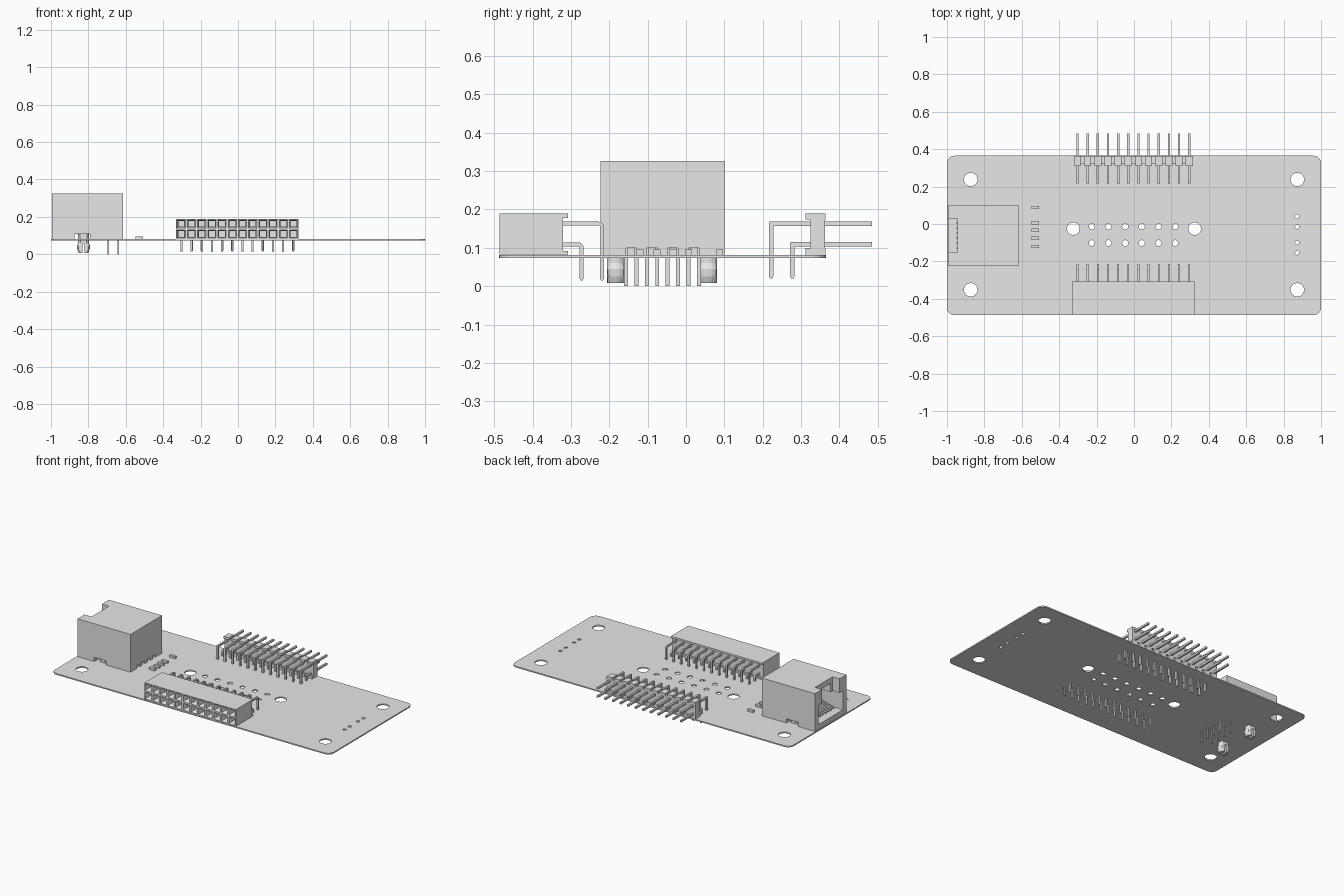
import bpy, bmesh, math
from mathutils import Vector, Matrix

if "Cube" in bpy.data.objects:
    bpy.data.objects.remove(bpy.data.objects["Cube"], do_unlink=True)

grey = bpy.data.materials.new("light_grey")
grey.use_nodes = True
grey.diffuse_color = (0.8, 0.8, 0.8, 1)
grey.node_tree.nodes["Principled BSDF"].inputs["Base Color"].default_value = (0.8, 0.8, 0.8, 1)

PITCH = 0.0543
COLS = 12
FIRST = -0.302          # x of the first pin column
DECK = 0.081            # upper surface of the board


def finish(name, bm):
    bmesh.ops.recalc_face_normals(bm, faces=bm.faces)
    mesh = bpy.data.meshes.new(name)
    bm.to_mesh(mesh)
    bm.free()
    mesh.materials.append(grey)
    obj = bpy.data.objects.new(name, mesh)
    bpy.context.collection.objects.link(obj)
    return obj


def box(name, x, y, z):
    """Box from (low, high) ranges."""
    bm = bmesh.new()
    bmesh.ops.create_cube(bm, size=1)
    for v in bm.verts:
        v.co = [lo + (c + 0.5) * (hi - lo) for c, (lo, hi) in zip(v.co, (x, y, z))]
    return finish(name, bm)


def prism(name, points, x, width):
    """Extrude a (y, z) outline along x, centred on x."""
    bm = bmesh.new()
    face = bm.faces.new([bm.verts.new((x - width / 2, y, z)) for y, z in points])
    new = bmesh.ops.extrude_face_region(bm, geom=[face])["geom"]
    bmesh.ops.translate(bm, vec=(width, 0, 0), verts=[g for g in new if isinstance(g, bmesh.types.BMVert)])
    return finish(name, bm)


def bake(obj):
    """Apply all modifiers of an object."""
    bpy.context.view_layer.update()
    mesh = bpy.data.meshes.new_from_object(obj.evaluated_get(bpy.context.evaluated_depsgraph_get()))
    obj.modifiers.clear()
    obj.data = mesh


def row(obj, step=(PITCH, 0, 0), count=COLS):
    mod = obj.modifiers.new("row", 'ARRAY')
    mod.count = count
    mod.use_relative_offset = False
    mod.use_constant_offset = True
    mod.constant_offset_displace = step
    bake(obj)
    return obj


def carve(obj, ranges):
    cutters = [box("cutter", *r) for r in ranges]
    for c in cutters:
        c.hide_render = True
        mod = obj.modifiers.new("carve", 'BOOLEAN')
        mod.operation, mod.solver, mod.object = 'DIFFERENCE', 'EXACT', c
    bake(obj)
    for c in cutters:
        bpy.data.objects.remove(c, do_unlink=True)


def bent_pin(name, y_tip, y_bend, z_top, z_end, t, round_bend):
    """Right-angle pins: level leg from y_tip to y_bend, then down to z_end."""
    s = 1 if y_tip > y_bend else -1
    h, r = t / 2, round_bend
    outer = []
    for i in range(5):
        a = math.radians(90 * i / 4)
        outer.append((y_bend - s * h + s * r * (1 - math.sin(a)), z_top + h - r * (1 - math.cos(a))))
    pts = [(y_tip, z_top - h), (y_tip, z_top + h)] + outer
    pts += [(y_bend - s * h, z_end + h), (y_bend - s * h * 0.5, z_end),
            (y_bend + s * h * 0.5, z_end), (y_bend + s * h, z_end + h), (y_bend + s * h, z_top - h)]
    return row(prism(name, pts, FIRST, t))


# Board outline and drilled holes as one filled flat curve
def circle(x, y, r, n=24):
    return [(x + r * math.cos(2 * math.pi * i / n), y + r * math.sin(2 * math.pi * i / n)) for i in range(n)]


outline = []
for k, (cx, cy) in enumerate([(0.96, 0.325), (-0.96, 0.325), (-0.96, -0.447), (0.96, -0.447)]):
    for i in range(7):
        a = math.radians(90 * k + 15 * i)
        outline.append((cx + 0.04 * math.cos(a), cy + 0.04 * math.sin(a)))
loops = [outline]
for sx in (-1, 1):
    loops += [circle(0.873 * sx, y, 0.036) for y in (0.238, -0.352)]
    loops.append(circle(0.324 * sx, -0.025, 0.034))
for i in range(6):
    loops += [circle(-0.226 + 0.0893 * i, y, 0.016, 16) for y in (-0.014, -0.102)]
loops += [circle(0.872, y, 0.011, 12) for y in (0.04, -0.015, -0.1, -0.154)]
curve = bpy.data.curves.new("board_outline", 'CURVE')
curve.dimensions, curve.fill_mode, curve.extrude = '2D', 'BOTH', 0.004
for pts in loops:
    sp = curve.splines.new('POLY')
    sp.points.add(len(pts) - 1)
    for p, co in zip(sp.points, pts):
        p.co = (*co, 0, 1)
    sp.use_cyclic_u = True
temp = bpy.data.objects.new("board_outline", curve)
bpy.context.collection.objects.link(temp)
bpy.context.view_layer.update()
flat = bpy.data.meshes.new_from_object(temp.evaluated_get(bpy.context.evaluated_depsgraph_get()))
bm = bmesh.new()
bm.from_mesh(flat)
bmesh.ops.remove_doubles(bm, verts=bm.verts, dist=0.0001)
bmesh.ops.translate(bm, vec=(0, 0, DECK - 0.004), verts=bm.verts)
for f in bm.faces:
    f.smooth = False
    f.material_index = 0
finish("circuit_board", bm)
bpy.data.objects.remove(temp, do_unlink=True)

# Front socket block: grid of cells, each with a flared square hole
bm = bmesh.new()
bmesh.ops.create_grid(bm, x_segments=COLS, y_segments=2, size=0.5,
                      matrix=Matrix.Rotation(math.pi / 2, 4, 'X'))
for v in bm.verts:
    v.co = (-0.003 + v.co.x * 0.655, -0.486, 0.136 + v.co.z * 0.108)
cells = list(bm.faces)
rim = [e for e in bm.edges if e.is_boundary]
new = bmesh.ops.extrude_edge_only(bm, edges=rim)["geom"]
bmesh.ops.translate(bm, vec=(0, 0.166, 0), verts=[g for g in new if isinstance(g, bmesh.types.BMVert)])
bmesh.ops.holes_fill(bm, edges=[e for e in bm.edges if e.is_boundary])
bmesh.ops.recalc_face_normals(bm, faces=bm.faces)
bmesh.ops.inset_individual(bm, faces=cells, thickness=0.008)
bmesh.ops.inset_individual(bm, faces=cells, thickness=0.008, depth=-0.015)
bmesh.ops.inset_individual(bm, faces=cells, thickness=0.0005, depth=-0.1)
finish("socket_block", bm)
for name, z in (("socket_top_lip", (0.178, 0.19)), ("socket_bottom_lip", (0.082, 0.092))):
    box(name, (-0.3305, 0.3245), (-0.321, -0.308), z)
bent_pin("socket_upper_pins", -0.325, -0.219, 0.163, 0.015, 0.010, 0.014)
bent_pin("socket_lower_pins", -0.325, -0.272, 0.109, 0.015, 0.010, 0.014)

# Back pin header: strip with a cap and a foot per column
box("header_strip", (-0.322, 0.316), (0.324, 0.362), (0.099, 0.176))
for name, y, z in (("header_caps", (0.311, 0.363), (0.174, 0.189)),
                   ("header_feet", (0.311, 0.363), (DECK, 0.1))):
    row(box(name, (FIRST - 0.019, FIRST + 0.019), y, z))
bent_pin("header_upper_pins", 0.485, 0.222, 0.163, 0.02, 0.012, 0.004)
bent_pin("header_lower_pins", 0.485, 0.277, 0.109, 0.02, 0.012, 0.004)

# Cable jack: box with a stepped opening on its outer end and notches below
jack = box("jack_housing", (-0.995, -0.615), (-0.223, 0.1), (DECK, 0.326))
mid = -0.0615
openings = [((-1.1, -0.7), (mid - 0.125, mid + 0.125), (0.112, 0.235)),
            ((-1.1, -0.8), (mid - 0.07, mid + 0.07), (0.2, 0.29)),
            ((-1.1, -0.945), (mid - 0.09, mid + 0.09), (0.22, 0.4)),
            ((-0.875, -0.79), (-0.4, 0.3), (0.05, 0.108))]
openings += [((-0.72, -0.5), (y - 0.014, y + 0.014), (0.05, 0.1))
             for y in [mid + 0.0543 * (i - 1.5) for i in range(4)]]
carve(jack, openings)

# Jack contacts: sloping springs inside and staggered pins below
spring = box("jack_springs", (-0.95, -0.71), (mid - 0.1, mid - 0.09), (0.118, 0.126))
for v in spring.data.vertices:
    v.co.z += (v.co.x + 0.95) * 0.3
row(spring, (0, 0.0271, 0), 8)
for name, x, shift in (("jack_outer_pins", -0.64, 0), ("jack_inner_pins", -0.695, 0.0271)):
    y = mid - 0.095 + shift
    row(box(name, (x - 0.004, x + 0.004), (y - 0.005, y + 0.005), (0, 0.102)), (0, 0.0543, 0), 4)

# Jack locating pegs: barbed, flattened and split
for name, y in (("jack_front_peg", -0.183), ("jack_back_peg", 0.058)):
    bm = bmesh.new()
    rings = []
    for z, r in ((0.008, 0.026), (0.025, 0.033), (0.045, 0.035), (0.06, 0.029), (0.078, 0.029), (0.11, 0.031)):
        rings.append([bm.verts.new((-0.826 + px, y + max(-0.0225, min(0.0225, py)), z))
                      for px, py in circle(0, 0, r, 20)])
    for a, b in zip(rings, rings[1:]):
        for i in range(20):
            bm.faces.new((a[i], a[i - 1], b[i - 1], b[i]))
    bm.faces.new(rings[0])
    bm.faces.new(rings[-1])
    peg = finish(name, bm)
    carve(peg, [((-0.831, -0.821), (y - 0.1, y + 0.1), (-0.1, 0.055))])

# Small surface parts beside the jack
for i, y in enumerate((0.088, 0.007, -0.034, -0.076, -0.12)):
    box(f"chip_part_{i + 1}", (-0.548, -0.508), (y - 0.009, y + 0.009), (DECK - 0.001, 0.095))
